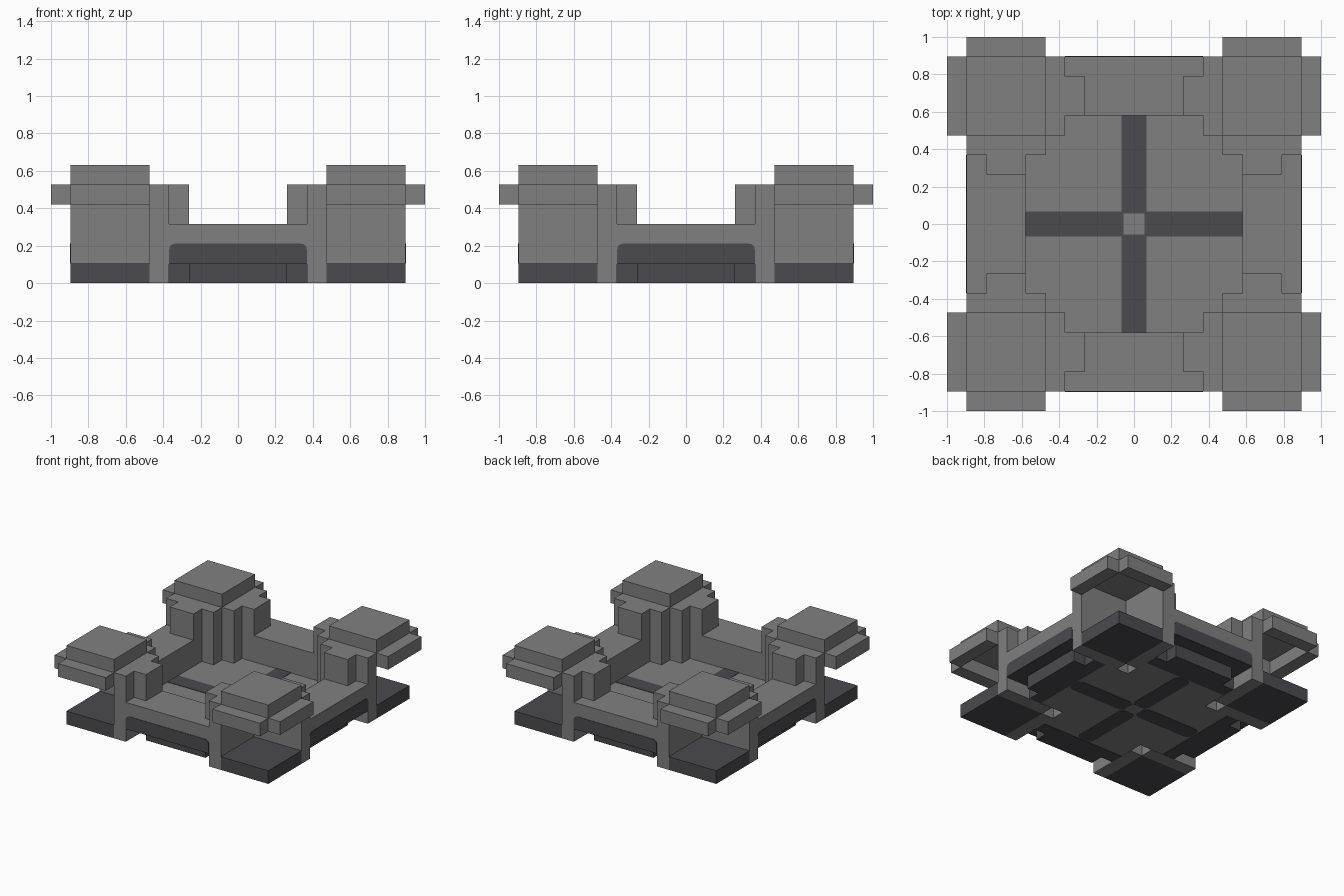
import bpy
import bmesh
from math import pi
from mathutils import Matrix

U = 2 / 19  # building module: the model is 19 modules wide

if "Cube" in bpy.data.objects:
    bpy.data.objects.remove(bpy.data.objects["Cube"])


def material(name, color):
    m = bpy.data.materials.new(name)
    m.use_nodes = True
    m.diffuse_color = color
    m.node_tree.nodes["Principled BSDF"].inputs["Base Color"].default_value = color
    return m


GREY = material("stone grey", (0.216, 0.216, 0.216, 1))
DARK = material("dark slate", (0.07, 0.068, 0.078, 1))


def box(name, xs, ys, zs, mat, turn=0, swap=False, rounded=None, radius=0.3):
    """Box from module ranges, optionally mirrored on the diagonal, then turned."""
    if swap:
        xs, ys = ys, xs
    bm = bmesh.new()
    bmesh.ops.create_cube(bm, size=1)
    for v in bm.verts:
        for i, (lo, hi) in enumerate((xs, ys, zs)):
            v.co[i] = hi if v.co[i] > 0 else lo
    if rounded:
        edges = [e for e in bm.edges if rounded(*e.verts)]
        bmesh.ops.bevel(bm, geom=edges, offset=radius, segments=4,
                        profile=0.5, affect='EDGES')
    bm.transform(Matrix.Rotation(turn * pi / 2, 4, 'Z') @ Matrix.Scale(U, 4))
    mesh = bpy.data.meshes.new(name)
    bm.to_mesh(mesh)
    bm.free()
    mesh.materials.append(mat)
    ob = bpy.data.objects.new(name, mesh)
    bpy.context.scene.collection.objects.link(ob)
    return ob


def upper_depth_edges(a, b):
    return a.co.z > 1.5 and b.co.z > 1.5 and abs(a.co.y - b.co.y) > 0.01


def upright_edges(a, b):
    return abs(a.co.z - b.co.z) > 0.01


# Floor
box("floor", (-5.5, 5.5), (-3.5, 3.5), (0.03, 1), GREY)
for t in range(4):
    box("floor_wing", (-3.5, 3.5), (-5.5, -3.5), (0.03, 1), GREY, t)
    box("floor_corner", (3.5, 4.5), (-4.5, -3.5), (0.9, 1), GREY, t)

# Centre stud
box("centre_stud", (-0.53, 0.53), (-0.53, 0.53), (0.01, 1.05), GREY)

for t in range(4):
    # Dark floor inlays, above and below
    box("floor_inlay", (-0.63, 0.63), (-5.5, -0.53), (0.9, 1.03), DARK, t)
    box("underside_inlay", (-0.63, 0.63), (-5.4, -0.53), (0, 0.1), DARK, t,
        rounded=upright_edges, radius=0.4)

    # Wall with inner ledge, outer face and dark base
    box("wall_ledge", (-3.5, 3.5), (-7.5, -5.5), (1, 3), GREY, t)
    box("wall_face", (-3.5, 3.5), (-8.5, -7.5), (1, 3), GREY, t)
    box("wall_panel", (-3.5, 3.5), (-8.53, -8.48), (1, 2), DARK, t,
        rounded=upper_depth_edges)
    box("wall_underside", (-3.5, 3.5), (-8.5, -5.5), (0.97, 1), DARK, t)
    box("base_inner", (-3.5, 3.5), (-6.5, -5.5), (0, 0.97), DARK, t)
    box("base_outer", (-2.5, 2.5), (-7.5, -6.5), (0, 0.97), DARK, t)

    # Corner tower: foot, cap, and paired fins, pillars and eaves
    box("tower_foot", (4.5, 8.5), (4.5, 8.5), (0, 1), DARK, t)
    box("tower_cap", (4.5, 8.5), (4.5, 8.5), (5, 6), GREY, t)
    for s in (False, True):
        box("tower_fin", (3.5, 4.5), (4.5, 8.5), (0, 5), GREY, t, s)
        box("tower_pillar", (2.5, 3.5), (5.5, 7.5), (3, 5), GREY, t, s)
        box("tower_eave", (4.5, 8.5), (8.5, 9.5), (4, 5), GREY, t, s)
